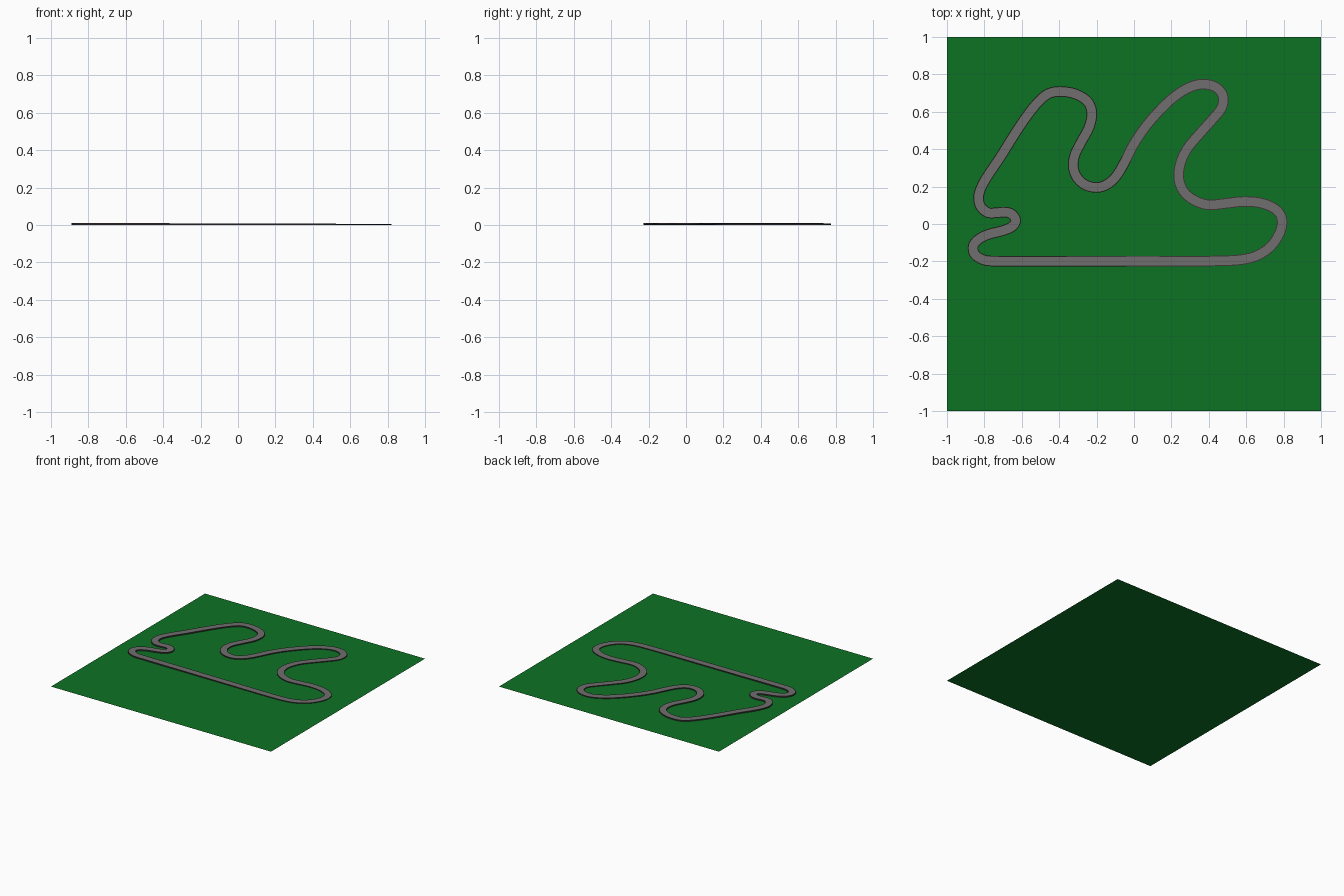
import bpy, bmesh
from mathutils import Vector

if "Cube" in bpy.data.objects:
    bpy.data.objects.remove(bpy.data.objects["Cube"])


def material(name, rgb):
    m = bpy.data.materials.new(name)
    m.diffuse_color = (*rgb, 1)
    m.use_nodes = True
    m.node_tree.nodes["Principled BSDF"].inputs["Base Color"].default_value = m.diffuse_color
    return m


grass = material("grass green", (0.004, 0.17, 0.018))
asphalt = material("asphalt grey", (0.16, 0.155, 0.155))
edging = material("dark edging", (0.05, 0.035, 0.037))

# Flat grass field
bpy.ops.mesh.primitive_plane_add(size=2)
field = bpy.context.object
field.name = "grass_field"
field.data.materials.append(grass)

# Centre line of the circuit, anticlockwise from the long straight
PATH = [(-.74, -.198), (-.3, -.198), (.1, -.198), (.46, -.197), (.62, -.182), (.72, -.13),
        (.78, -.045), (.79, .03), (.755, .08), (.675, .113), (.58, .12), (.49, .11),
        (.395, .103), (.32, .128), (.265, .175), (.24, .24), (.247, .32), (.283, .4),
        (.353, .485), (.42, .56), (.47, .625), (.475, .685), (.44, .73), (.37, .748),
        (.3, .732), (.22, .684), (.14, .61), (.06, .518), (-.005, .42), (-.053, .325),
        (-.1, .25), (-.155, .206), (-.215, .196), (-.28, .222), (-.32, .282), (-.32, .357),
        (-.283, .437), (-.24, .518), (-.226, .593), (-.246, .652), (-.31, .694), (-.385, .708),
        (-.45, .7), (-.503, .662), (-.565, .588), (-.635, .485), (-.715, .357), (-.797, .233),
        (-.829, .158), (-.823, .1), (-.783, .062), (-.735, .06), (-.695, .064), (-.655, .054),
        (-.633, .02), (-.65, -.012), (-.7, -.035), (-.78, -.056), (-.833, -.083), (-.86, -.12),
        (-.85, -.163), (-.80, -.193)]


def smooth_loop(pts, steps):
    """Closed spline through the points, tangents scaled by spacing."""
    p = [Vector(q) for q in pts]
    n, out = len(p), []
    tan = [(p[(i + 1) % n] - p[i - 1]).normalized() for i in range(n)]
    for i in range(n):
        a, b = p[i], p[(i + 1) % n]
        d = (b - a).length
        for s in range(steps):
            t = s / steps
            out.append(a * (2*t**3 - 3*t**2 + 1) + tan[i] * d * (t**3 - 2*t**2 + t)
                       + b * (3*t**2 - 2*t**3) + tan[(i + 1) % n] * d * (t**3 - t**2))
    return out


# Track: low slab swept along the loop, asphalt between two dark edges
HALF, ROAD = 0.028, 0.023
SECTION = [(-HALF, 0), (-HALF, 1), (-ROAD, 1), (ROAD, 1), (HALF, 1), (HALF, 0)]
line = smooth_loop(PATH, 5)
bm = bmesh.new()
rings = []
for i, p in enumerate(line):
    d = (line[(i + 1) % len(line)] - line[i - 1]).normalized()
    side = Vector((d.y, -d.x))
    height = 0.0075 - 0.003 * p.x          # the slab is slightly thicker to the left
    ring = []
    for off, z in SECTION:
        q = p + side * off
        ring.append(bm.verts.new((q.x, q.y, 0.0004 + z * height)))
    rings.append(ring)
for i, a in enumerate(rings):
    b = rings[(i + 1) % len(rings)]
    for k in range(len(SECTION) - 1):
        f = bm.faces.new((a[k], a[k + 1], b[k + 1], b[k]))
        f.material_index = 0 if k == 2 else 1
bmesh.ops.recalc_face_normals(bm, faces=bm.faces)
top = next(f for f in bm.faces if f.material_index == 0)
top.normal_update()
if top.normal.z < 0:
    bmesh.ops.reverse_faces(bm, faces=bm.faces)
mesh = bpy.data.meshes.new("race_track")
bm.to_mesh(mesh)
bm.free()
mesh.materials.append(asphalt)
mesh.materials.append(edging)
track = bpy.data.objects.new("race_track", mesh)
bpy.context.collection.objects.link(track)
